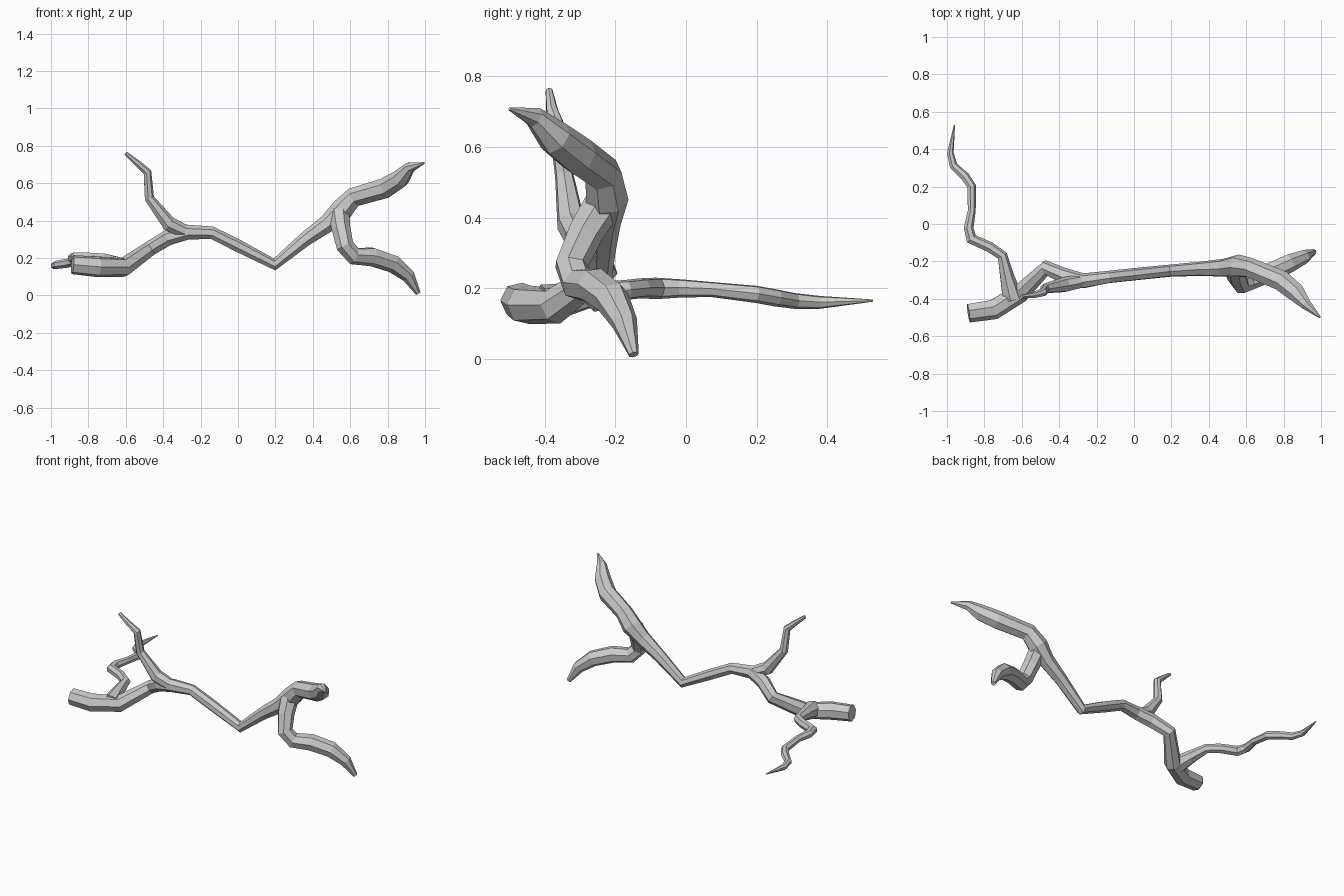
import bpy, bmesh
from math import cos, sin, tau
from mathutils import Vector

SIDES = 7


def limb(name, stations):
    """Faceted tube through (x, y, z, radius) stations, mitred at bends, capped."""
    pts = [Vector(s[:3]) for s in stations]
    bm = bmesh.new()
    rings = []
    side = None
    last = len(pts) - 1
    for i, p in enumerate(pts):
        into = (p - pts[max(i - 1, 0)]).normalized()
        out = (pts[min(i + 1, last)] - p).normalized()
        t = (into + out).normalized()
        if side is None:
            side = t.cross(Vector((0, 0, 1)))
        side = (side - t * side.dot(t)).normalized()
        up = t.cross(side)
        r = stations[i][3] * 1.04
        rings.append([bm.verts.new(p + r * (side * cos(k * tau / SIDES) + up * sin(k * tau / SIDES)))
                      for k in range(SIDES)])
    for a, b in zip(rings, rings[1:]):
        for k in range(SIDES):
            j = (k + 1) % SIDES
            bm.faces.new((a[k], a[j], b[j], b[k]))
    bm.faces.new(rings[0])
    bm.faces.new(rings[-1])
    bmesh.ops.recalc_face_normals(bm, faces=bm.faces)
    mesh = bpy.data.meshes.new(name)
    bm.to_mesh(mesh)
    bm.free()
    obj = bpy.data.objects.new(name, mesh)
    bpy.context.collection.objects.link(obj)
    return obj


# Main stem from the sawn end, ending in the raised right fork
limb("main_stem", [
    (-.885, -.475, .165, .05), (-.75, -.455, .153, .054), (-.61, -.37, .15, .05),
    (-.47, -.235, .25, .04), (-.37, -.28, .31, .042), (-.27, -.305, .338, .04),
    (-.14, -.285, .335, .033), (0, -.27, .265, .033), (.195, -.25, .165, .032),
    (.36, -.24, .30, .038), (.48, -.235, .385, .048), (.555, -.225, .455, .06),
    (.62, -.235, .525, .052), (.79, -.305, .575, .054), (.87, -.37, .625, .049),
    (.92, -.43, .685, .029), (.995, -.5, .708, .005)])

# Drooping right fork that rests on the ground
limb("lower_fork", [
    (.54, -.235, .44, .055), (.55, -.285, .36, .05), (.572, -.325, .265, .047),
    (.62, -.305, .212, .047), (.72, -.26, .207, .05), (.83, -.21, .17, .048),
    (.91, -.175, .105, .036), (.963, -.148, .012, .014)])

# Thin upright shoot
limb("upright_shoot", [
    (-.27, -.305, .335, .035), (-.37, -.325, .382, .04), (-.475, -.345, .52, .026),
    (-.485, -.365, .66, .022), (-.535, -.38, .705, .017), (-.6, -.388, .76, .01)])

# Wavy twig running to the back
limb("back_twig", [
    (-.65, -.4, .155, .055), (-.68, -.28, .18, .038), (-.705, -.17, .195, .028),
    (-.77, -.125, .2, .028), (-.87, -.08, .2, .03), (-.885, -.02, .2, .026),
    (-.868, .07, .197, .021), (-.868, .2, .183, .024), (-.905, .255, .173, .024),
    (-.965, .31, .164, .022), (-.983, .38, .16, .018), (-.96, .53, .165, .003)])
